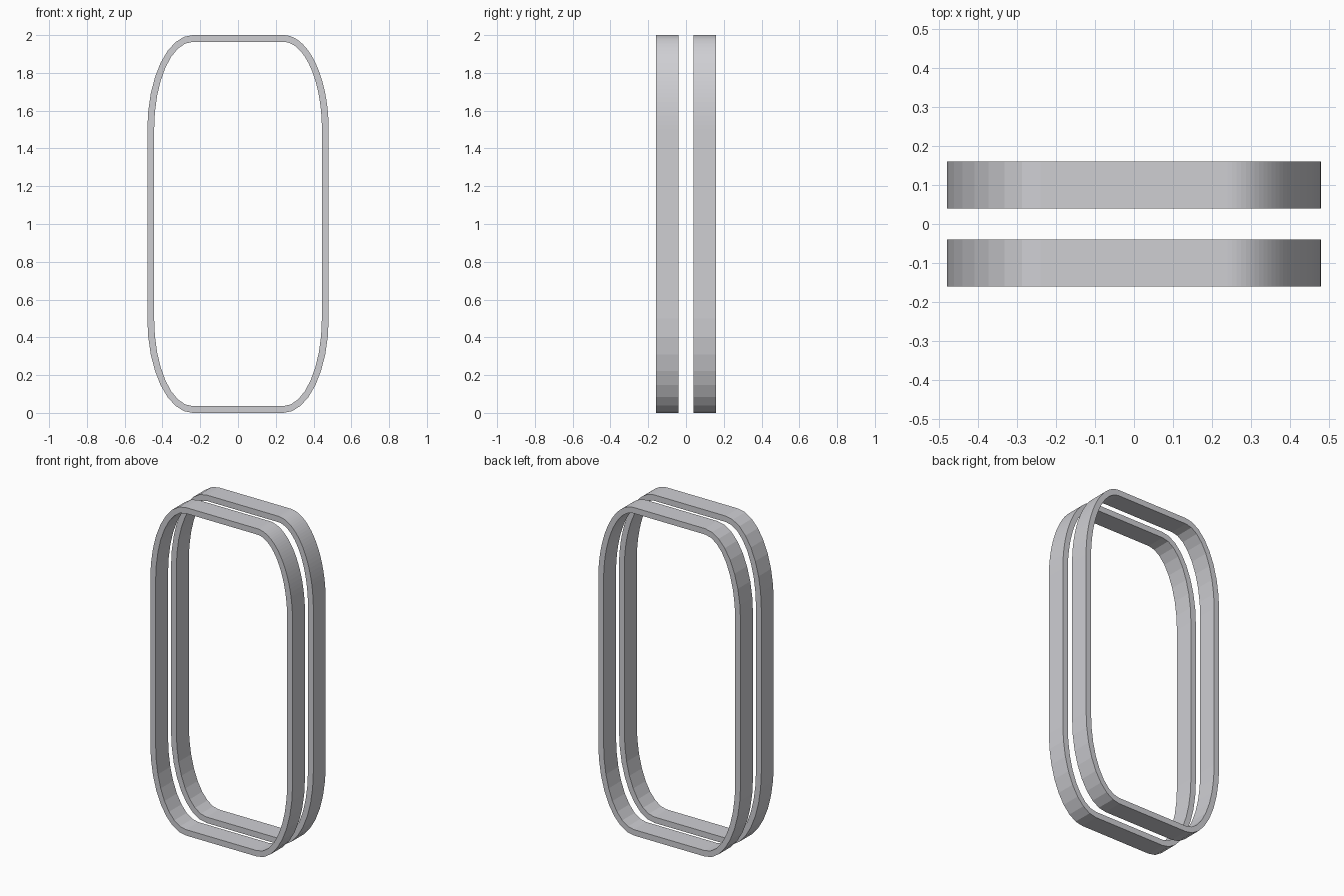
import bpy, bmesh, math

if "Cube" in bpy.data.objects:
    bpy.data.objects.remove(bpy.data.objects["Cube"])

HALF_W, HEIGHT, WALL = 0.48, 2.0, 0.036   # outer size and wall thickness
CORNER_X, CORNER_Z = 0.24, 0.5            # elliptical corner radii
Y_NEAR, Y_FAR = 0.04, 0.16                # depth range of one band

metal = bpy.data.materials.new("light_grey")
metal.diffuse_color = (0.62, 0.62, 0.65, 1)
metal.use_nodes = True
metal.node_tree.nodes["Principled BSDF"].inputs["Base Color"].default_value = metal.diffuse_color


def outline(inset):
    """Rounded rectangle with elliptical corners, moved inwards by inset."""
    pts = []
    # the upper right corner is finer than the other three
    for quarter, (sx, sz, steps) in enumerate([(1, 1, 32), (-1, 1, 8), (-1, -1, 8), (1, -1, 8)]):
        for i in range(steps + 1):
            a = math.pi / 2 * (quarter + i / steps)
            pts.append((sx * (HALF_W - CORNER_X) + (CORNER_X - inset) * math.cos(a),
                        HEIGHT / 2 + sz * (HEIGHT / 2 - CORNER_Z) + (CORNER_Z - inset) * math.sin(a)))
    return pts


def band(name, y0, y1):
    """Closed hoop: four loops of vertices joined by quads."""
    bm = bmesh.new()
    loops = [[bm.verts.new((x, y, z)) for x, z in outline(inset)]
             for inset, y in ((0, y0), (0, y1), (WALL, y1), (WALL, y0))]
    n = len(loops[0])
    for k in range(4):
        a, b = loops[k], loops[(k + 1) % 4]
        for i in range(n):
            j = (i + 1) % n
            bm.faces.new((a[i], a[j], b[j], b[i]))
    bmesh.ops.recalc_face_normals(bm, faces=bm.faces)
    mesh = bpy.data.meshes.new(name)
    bm.to_mesh(mesh)
    bm.free()
    mesh.materials.append(metal)
    bpy.context.collection.objects.link(bpy.data.objects.new(name, mesh))


band("front_band", -Y_FAR, -Y_NEAR)
band("back_band", Y_NEAR, Y_FAR)
